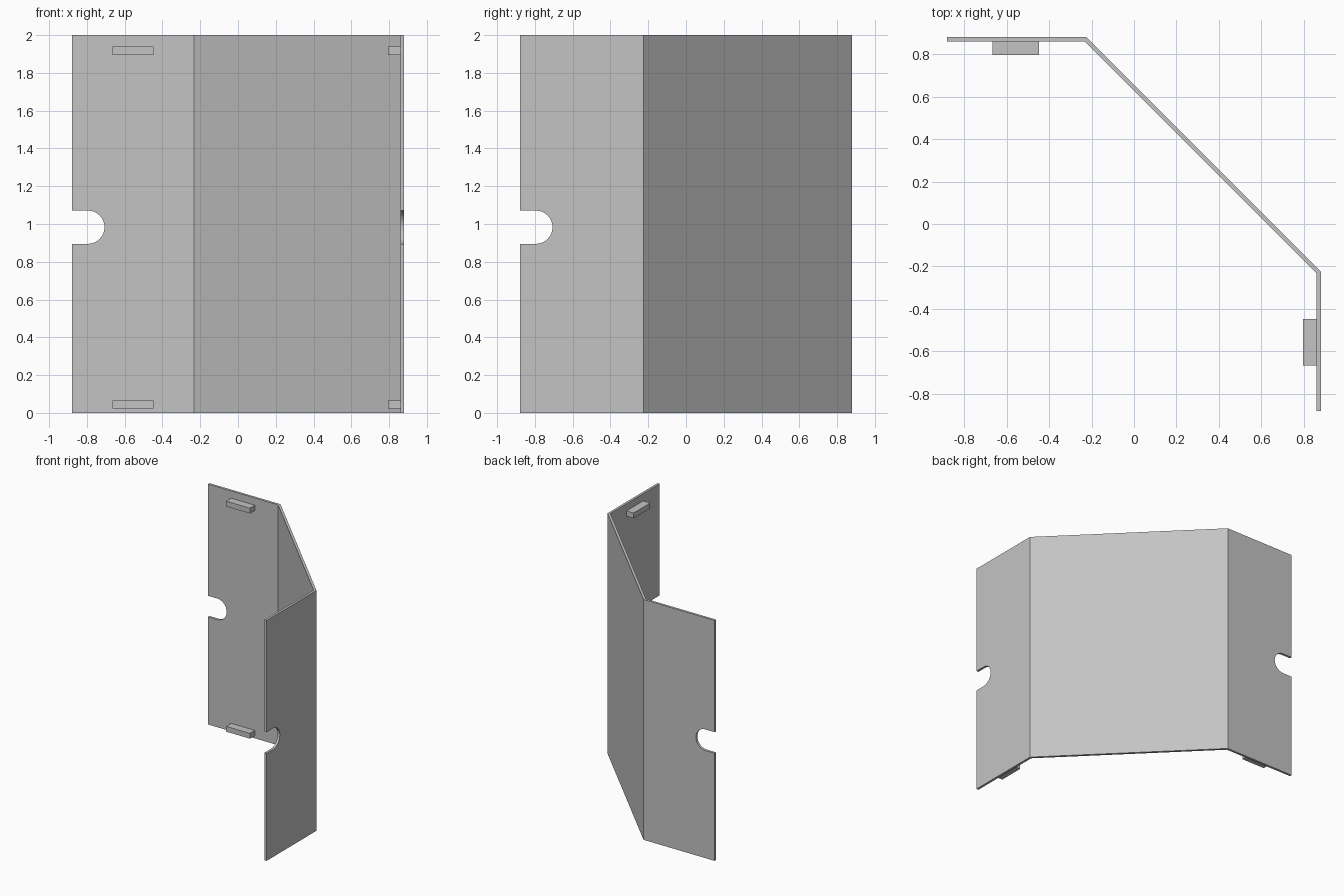
import bpy, bmesh
from math import sin, cos, pi

cube = bpy.data.objects.get("Cube")
if cube:
    bpy.data.objects.remove(cube)

HALF, FOLD, HEIGHT, THICK = 0.88, -0.225, 2.0, 0.02
SLOT_X, SLOT_Z, SLOT_R, STEPS = -0.795, 0.983, 0.088, 24

grey = bpy.data.materials.new("light grey")
grey.use_nodes = True
grey.diffuse_color = (0.55, 0.55, 0.55, 1)
grey.node_tree.nodes["Principled BSDF"].inputs["Base Color"].default_value = grey.diffuse_color


def add_object(name, bm):
    mesh = bpy.data.meshes.new(name)
    bm.to_mesh(mesh)
    bm.free()
    obj = bpy.data.objects.new(name, mesh)
    obj.data.materials.append(grey)
    bpy.context.collection.objects.link(obj)
    return obj


def swap(p):
    """Mirror a point across the diagonal plane x = y."""
    return (p[1], p[0], p[2])


# Wing outline with a round-ended slot in its free edge
arc = [pi * (i / STEPS - 0.5) for i in range(STEPS + 1)]
outline = [(FOLD, 0), (-HALF, 0), (-HALF, SLOT_Z - SLOT_R)]
outline += [(SLOT_X + SLOT_R * cos(a), SLOT_Z + SLOT_R * sin(a)) for a in arc]
outline += [(-HALF, SLOT_Z + SLOT_R), (-HALF, HEIGHT), (FOLD, HEIGHT)]
wing = [(x, HALF, z) for x, z in outline]

# Folded sheet: two wings joined by a diagonal panel, thickened inwards
bm = bmesh.new()
back = [bm.verts.new(p) for p in wing]
side = [bm.verts.new(swap(p)) for p in wing]
bm.faces.new(back)
bm.faces.new(side[::-1])
bm.faces.new([side[0], back[0], back[-1], side[-1]])
bm.normal_update()
sheet = add_object("folded_panel", bm)
solid = sheet.modifiers.new("thickness", "SOLIDIFY")
solid.thickness = THICK
solid.offset = -1
solid.use_even_offset = True

# Smooth slot ends, sharp folds and edges
bpy.ops.object.select_all(action="DESELECT")
sheet.select_set(True)
bpy.context.view_layer.objects.active = sheet
bpy.ops.object.modifier_apply(modifier=solid.name)
bpy.ops.object.shade_smooth_by_angle(angle=pi / 6)

# Mounting tabs inside both wings, near top and bottom
lo_x, hi_x, lo_y, hi_y = -0.665, -0.447, 0.795, HALF - THICK
for level, base in (("lower", 0.022), ("upper", 1.896)):
    for wing_name, place in (("back", tuple), ("side", swap)):
        bm = bmesh.new()
        bmesh.ops.create_cube(bm, size=1)
        for v in bm.verts:
            x = hi_x if v.co.x > 0 else lo_x
            y = hi_y if v.co.y > 0 else lo_y
            v.co = place((x, y, base + (0.044 if v.co.z > 0 else 0)))
        bmesh.ops.recalc_face_normals(bm, faces=bm.faces)
        add_object(f"{level}_{wing_name}_tab", bm)
